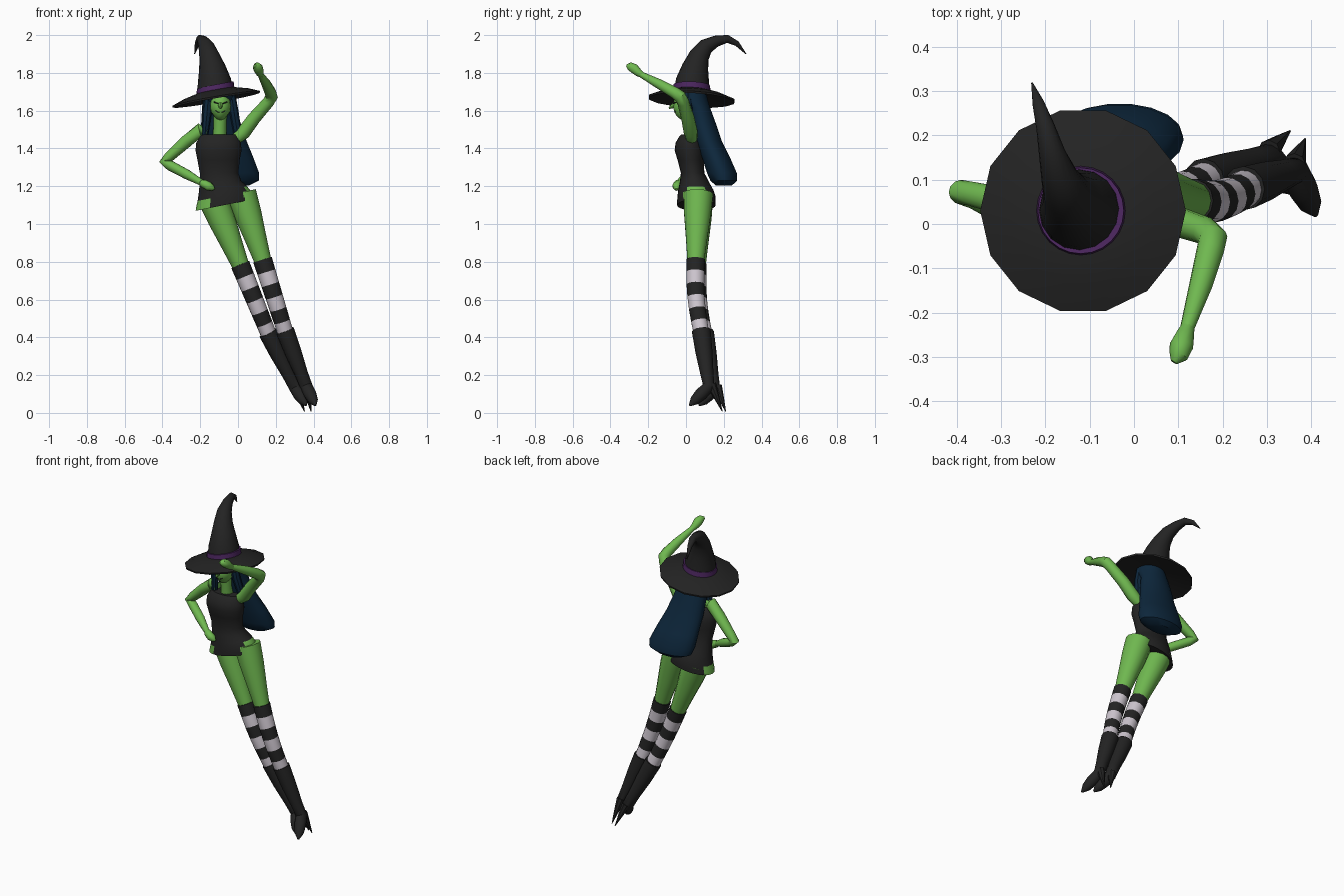
import bpy, bmesh, math
from mathutils import Vector

if "Cube" in bpy.data.objects:
    bpy.data.objects.remove(bpy.data.objects["Cube"])


def material(name, color):
    m = bpy.data.materials.new(name)
    m.use_nodes = True
    m.diffuse_color = (*color, 1)
    m.node_tree.nodes["Principled BSDF"].inputs["Base Color"].default_value = (*color, 1)
    return m


SKIN = material("green skin", (0.16, 0.48, 0.08))
BLACK = material("black cloth", (0.017, 0.017, 0.017))
WHITE = material("white stripe", (0.62, 0.57, 0.63))
NAVY = material("navy hair", (0.004, 0.02, 0.045))
PURPLE = material("purple band", (0.075, 0.02, 0.12))
parts = []


def loft(name, rings, sides, mats, rule=None):
    """Skin rings of (centre, u axis, v axis); rule(segment, face centre) picks the material."""
    bm = bmesh.new()
    loops = []
    for c, u, v in rings:
        angles = [2 * math.pi * i / sides for i in range(sides)]
        loops.append([bm.verts.new(c + u * math.cos(a) + v * math.sin(a)) for a in angles])
    for s, (a, b) in enumerate(zip(loops, loops[1:])):
        for i in range(sides):
            j = (i + 1) % sides
            f = bm.faces.new((a[i], a[j], b[j], b[i]))
            if rule:
                f.material_index = rule(s, f.calc_center_median())
    bm.faces.new(loops[0][::-1])
    bm.faces.new(loops[-1]).material_index = rule(len(rings) - 2, rings[-1][0]) if rule else 0
    bmesh.ops.recalc_face_normals(bm, faces=bm.faces)
    me = bpy.data.meshes.new(name)
    bm.to_mesh(me)
    bm.free()
    for m in mats:
        me.materials.append(m)
    ob = bpy.data.objects.new(name, me)
    bpy.context.collection.objects.link(ob)
    parts.append(ob)
    return ob


def tube(name, path, sides, mats, rule=None):
    """Round limb along (x, y, z, radius) points."""
    pts = [Vector(p[:3]) for p in path]
    rings = []
    for i, p in enumerate(pts):
        before = (p - pts[i - 1]).normalized() if i else Vector()
        after = (pts[i + 1] - p).normalized() if i < len(pts) - 1 else Vector()
        t = (before + after).normalized()
        u = (Vector((1, 0, 0)) - t * t.x).normalized()
        rings.append((p, u * path[i][3], t.cross(u) * path[i][3]))
    return loft(name, rings, sides, mats, rule)


def stack(name, levels, sides, mats, rule=None, tilt=(0, 0)):
    """Level ellipses (x, y, z, rx, ry, optional x tilt)."""
    rings = []
    for x, y, z, rx, ry, *t in levels:
        tx = t[0] if t else tilt[0]
        rings.append((Vector((x, y, z)), Vector((rx, 0, rx * tx)), Vector((0, ry, ry * tilt[1]))))
    return loft(name, rings, sides, mats, rule)


# Hat: brim, bent crown, band
bx, by = -0.115, 0.03
stack("hat_brim", [(bx, by, 1.685, .07, .07), (bx, by, 1.655, .23, .23),
                   (bx, by, 1.665, .232, .232), (bx, by, 1.69, .17, .17), (bx, by, 1.71, .09, .09)],
      14, [BLACK], tilt=(.17, -.05))
tube("hat_crown", [(-.12, .03, 1.69, .096), (-.125, .035, 1.76, .088), (-.137, .05, 1.83, .07),
                   (-.152, .07, 1.89, .054), (-.168, .105, 1.94, .042), (-.185, .16, 1.968, .03),
                   (-.2, .22, 1.98, .021), (-.215, .27, 1.955, .014), (-.23, .318, 1.9, .002)],
     16, [BLACK])
stack("hat_band", [(-.12, .03, 1.7, .101, .101), (-.12, .03, 1.735, .097, .097)],
      24, [PURPLE], tilt=(.2, -.03))

# Head, neck, nose
HEAD, SIZE = Vector((-.093, 0, 1.625)), Vector((.056, .068, .078))
levels = []
for i in range(9):
    a = math.pi * (i + .3) / 8.6 - math.pi / 2
    narrow = .85 if i < 3 else 1
    levels.append((HEAD.x, HEAD.y, HEAD.z + SIZE.z * math.sin(a),
                   SIZE.x * math.cos(a) * narrow, SIZE.y * math.cos(a)))
stack("head", levels, 16, [SKIN])
tube("neck", [(-.098, .03, 1.45, .038), (-.095, .02, 1.52, .034), (-.094, .01, 1.6, .036)], 12, [SKIN])
tube("nose", [(-.093, -.055, 1.635, .013), (-.093, -.075, 1.622, .011), (-.093, -.09, 1.612, .004)], 8, [SKIN])


def on_face(dx, dz, r):
    y = SIZE.y * math.sqrt(max(0, 1 - (dx / SIZE.x) ** 2 - (dz / SIZE.z) ** 2))
    return (HEAD.x + dx, HEAD.y - y, HEAD.z + dz, r)


# Painted mouth and eye lines
tube("mouth", [on_face(d * .027, -.036 + .012 * d * d, .0045 - .003 * abs(d)) for d in (-1, -.5, 0, .5, 1)],
     6, [BLACK])
for side, label in ((1, "left"), (-1, "right")):
    tube(label + "_eye_line", [on_face(side * d, .012 + (d - .01) * .35, .003) for d in (.012, .024, .036)],
         6, [BLACK])

# Hair: swept mass and two front locks
stack("hair", [(-.105, .025, 1.71, .08, .085), (-.1, .03, 1.675, .085, .082), (-.1, .065, 1.62, .09, .062),
               (-.09, .09, 1.53, .105, .07), (-.075, .12, 1.44, .12, .07), (-.055, .16, 1.35, .137, .075),
               (-.038, .19, 1.27, .15, .08), (-.032, .2, 1.23, .142, .072), (-.03, .2, 1.205, .09, .045)],
      18, [NAVY])
tube("right_hair_lock", [(-.155, .01, 1.69, .02), (-.163, .005, 1.6, .025), (-.175, .015, 1.47, .018)], 8, [NAVY])
tube("left_hair_lock", [(-.035, .01, 1.69, .02), (-.022, .01, 1.6, .024), (0, .04, 1.47, .022)], 8, [NAVY])


# Bodice and short skirt with bare patches at the hips
def hip_gap(segment, c):
    left = c.x > .035 and 1.145 < c.z < 1.195
    right = c.x < -.14 and 1.075 < c.z < 1.14 and c.y < .1
    return 1 if left or right else 0


stack("dress", [(-.1, .02, 1.475, .09, .045), (-.1, .02, 1.465, .1, .055), (-.103, .018, 1.43, .118, .073),
                (-.103, .02, 1.39, .122, .08), (-.103, .025, 1.34, .112, .07), (-.1, .035, 1.27, .102, .062),
                (-.093, .045, 1.22, .11, .078, .08), (-.08, .052, 1.18, .128, .093, .15),
                (-.074, .055, 1.15, .14, .1, .2), (-.074, .055, 1.12, .147, .102, .2),
                (-.074, .055, 1.1, .15, .102, .2)],
      24, [BLACK, SKIN], hip_gap)

# Arms: left raised, right bent with hand on hip
tube("left_arm", [(-.01, .03, 1.45, .03), (.03, .025, 1.485, .037), (.085, .01, 1.56, .035),
                  (.16, -.015, 1.645, .032), (.178, -.032, 1.675, .033), (.172, -.06, 1.695, .031),
                  (.15, -.14, 1.74, .026), (.12, -.235, 1.79, .016)], 12, [SKIN])
tube("left_hand", [(.122, -.23, 1.787, .015), (.115, -.25, 1.8, .021), (.107, -.275, 1.823, .027),
                   (.1, -.297, 1.835, .022), (.09, -.312, 1.838, .008)], 10, [SKIN])
tube("right_arm", [(-.16, .025, 1.49, .03), (-.2, .03, 1.497, .037), (-.27, .045, 1.44, .034),
                   (-.365, .068, 1.355, .028), (-.39, .072, 1.33, .028), (-.36, .06, 1.31, .027),
                   (-.27, .01, 1.262, .026), (-.195, -.035, 1.22, .017)], 12, [SKIN])
tube("right_hand", [(-.2, -.03, 1.222, .016), (-.18, -.042, 1.212, .023), (-.155, -.048, 1.2, .025),
                    (-.135, -.05, 1.19, .016), (-.125, -.05, 1.185, .005)], 10, [SKIN])


# Legs: thigh, striped stocking, boot, pointed foot and spike heel
def leg(label, hip, knee, cuff, ankle, toe, heel):
    hip, knee, cuff, ankle, toe, heel = map(Vector, (hip, knee, cuff, ankle, toe, heel))
    tube(label + "_thigh", [(*hip, .08), (*hip.lerp(knee, .3), .073), (*hip.lerp(knee, .7), .057),
                            (*knee, .046)], 14, [SKIN])
    bands = 6
    sock = []
    for i in range(bands + 1):
        f = i / bands
        p = knee.lerp(cuff, f) + Vector((0, -.014, 0)) * math.sin(math.pi * f)
        sock.append((*p, .051 - .009 * f))
    tube(label + "_stocking", sock, 14, [BLACK, WHITE], lambda s, c: s % 2)
    tube(label + "_boot", [(*cuff.lerp(knee, .04), .05), (*cuff.lerp(ankle, .35), .045),
                           (*cuff.lerp(ankle, .75), .035), (*ankle, .033),
                           (*ankle.lerp(toe, .4), .034), (*ankle.lerp(toe, .75), .026), (*toe, .006)],
         12, [BLACK])
    top = ankle + Vector((0, .015, .01))
    tube(label + "_heel", [(*top, .026), (*top.lerp(heel, .4), .017), (*heel, .002)], 8, [BLACK])


leg("right", (-.13, .065, 1.13), (.012, .06, .785), (.165, .1, .41),
    (.305, .15, .13), (.36, .07, .04), (.352, .21, .008))
leg("left", (.018, .065, 1.16), (.13, .052, .81), (.253, .082, .42),
    (.362, .12, .14), (.41, .02, .04), (.386, .192, .008))

# Smooth shading with sharp edges kept
bpy.ops.object.select_all(action='DESELECT')
for ob in parts:
    ob.select_set(True)
bpy.context.view_layer.objects.active = parts[0]
bpy.ops.object.shade_smooth_by_angle(angle=math.radians(40))
